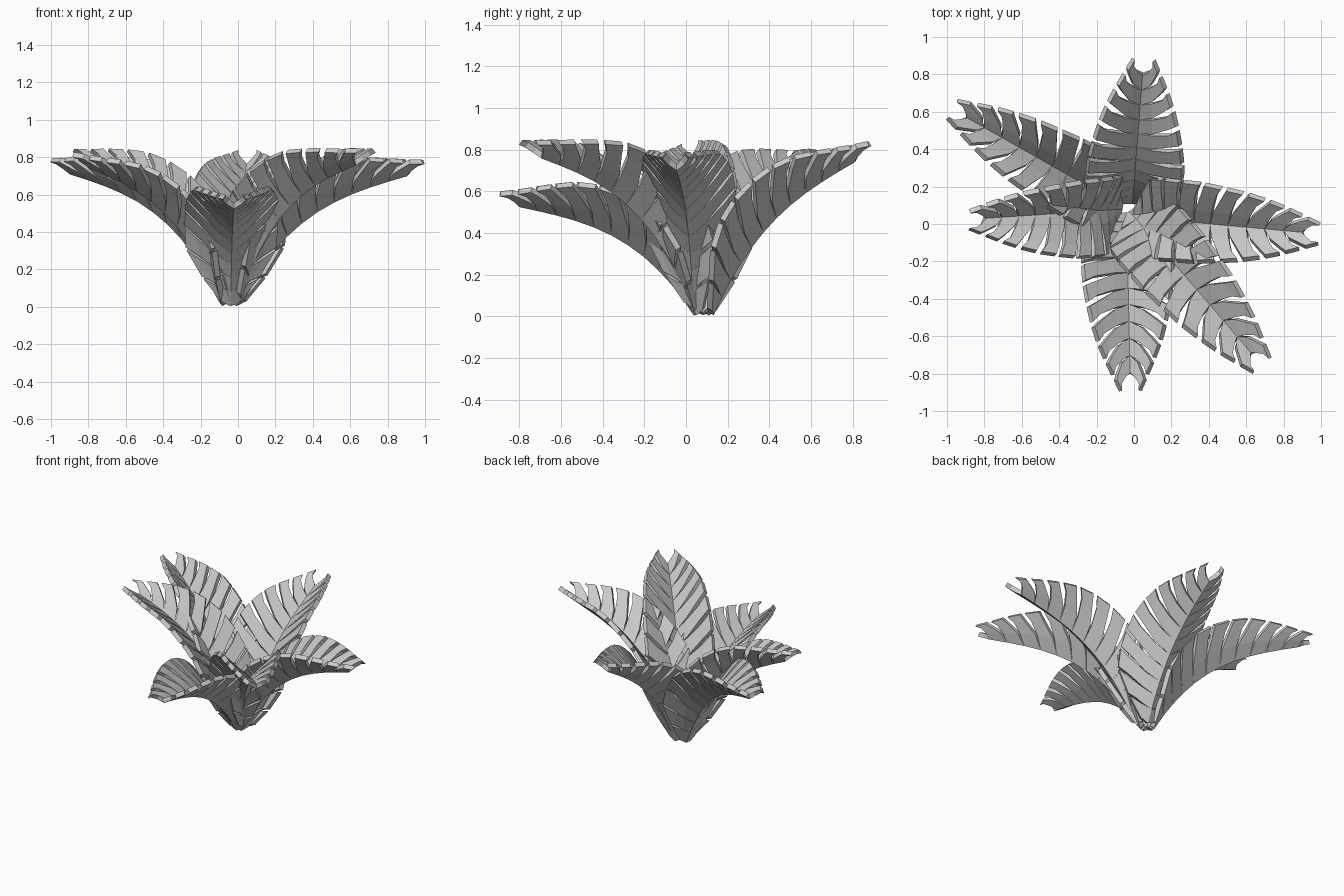
import bpy, bmesh, math
from mathutils import Vector

cube = bpy.data.objects.get("Cube")
if cube:
    bpy.data.objects.remove(cube)

mat = bpy.data.materials.new("pale_grey")
mat.use_nodes = True
GREY = (0.6, 0.6, 0.6, 1)
mat.diffuse_color = GREY
mat.node_tree.nodes["Principled BSDF"].inputs["Base Color"].default_value = GREY

UP = Vector((0, 0, 1))
LEAFLETS = 11
# half width of the outline and fold angle along the midrib
WIDTH = [(0, .03), (.1, .12), (.18, .22), (.28, .28), (.42, .3), (.55, .3), (.7, .27), (.85, .19), (.95, .12), (1.06, .05)]
FOLD = [(0, 14), (.3, 38), (.6, 41), (1, 30)]


def lerp(table, s):
    """Read a value from a list of stations."""
    for (a, va), (b, vb) in zip(table, table[1:]):
        if s <= b:
            return va + (vb - va) * max(0, s - a) / (b - a)
    return table[-1][1]


def make_midrib(tip, bend, base):
    """Return a function giving point, tangent at an arc fraction."""
    flat = Vector((tip[0] - base[0], tip[1] - base[1], 0))
    offset = flat.normalized() * 0.035
    start = Vector(base) + offset
    flat = flat - offset
    pts = []
    n = 120
    for i in range(n + 1):
        t = i / n
        rise = bend * (1 - (1 - t) ** 3.5) + (1 - bend) * t
        pts.append(start + flat * t + UP * (tip[2] - base[2]) * rise)
    dist = [0]
    for a, b in zip(pts, pts[1:]):
        dist.append(dist[-1] + (b - a).length)

    def at(s):
        d = s * dist[-1]
        i = 0
        while i < n - 1 and dist[i + 1] < d:
            i += 1
        tangent = (pts[i + 1] - pts[i]).normalized()
        return pts[i] + tangent * (d - dist[i]), tangent
    return at, dist[-1]


def make_leaf(name, tip, bend, roll=0, scale=1, fold=0, base=(-.04, .085, .012)):
    at, length = make_midrib(tip, bend, base)
    bm = bmesh.new()

    def point(s, u, side):
        # leaflets sweep forward and end on the leaf outline
        sweep = (0.4 * lerp(WIDTH, s) + 0.08 * s * s) * u ** 1.2 / length
        station = s * 0.95 + sweep
        w = lerp(WIDTH, station) * scale
        p, tangent = at(station)
        across = tangent.cross(UP).normalized() * side
        normal = (across * side).cross(tangent).normalized()
        angle = math.radians(lerp(FOLD, s) + fold * min(1, s * 4) + side * roll)
        out = across * math.cos(angle) + normal * math.sin(angle)
        return p + out * w * u

    for side in (-1, 1):
        for i in range(LEAFLETS):
            s0, s1 = i / LEAFLETS, (i + 1) / LEAFLETS
            rows = []
            # slits open outward and grow toward the leaf tip
            for u, gap in ((0, 0), (.35, .08), (.75, .3), (1, .24)):
                back = point(s0, u, side)
                step = point(s1, u, side) - back
                slit = gap * (0.3 + s0)
                rows.append((bm.verts.new(back + step * slit * 0.7),
                             bm.verts.new(back + step * (1 - slit * 0.5))))
            for (a, b), (c, d) in zip(rows, rows[1:]):
                bm.faces.new((a, b, d, c) if side < 0 else (a, c, d, b))

    # join the two halves along the midrib
    bmesh.ops.remove_doubles(bm, verts=bm.verts, dist=0.0005)
    mesh = bpy.data.meshes.new(name)
    bm.to_mesh(mesh)
    bm.free()
    mesh.materials.append(mat)
    obj = bpy.data.objects.new(name, mesh)
    bpy.context.collection.objects.link(obj)
    thick = obj.modifiers.new("thickness", "SOLIDIFY")
    thick.thickness = 0.03
    thick.offset = 0


# six leaves around the base: tip, bend, roll, size, extra fold
make_leaf("back_leaf", (.05, .85, .78), .45, 0, 1.04, -4, (-.01, .085, .012))
make_leaf("back_right_leaf", (-.95, .6, .74), .62, 0, .92, 4)
make_leaf("right_leaf", (-.85, .03, .78), .58, 14, .92, 2)
make_leaf("front_leaf", (-.02, -.85, .55), .65, 0, 1, -2)
make_leaf("front_left_leaf", (.67, -.74, .79), .62, 0, .95, 2)
make_leaf("left_leaf", (.96, -.05, .73), .6, 0, .95, 3, (-.03, .04, .05))
